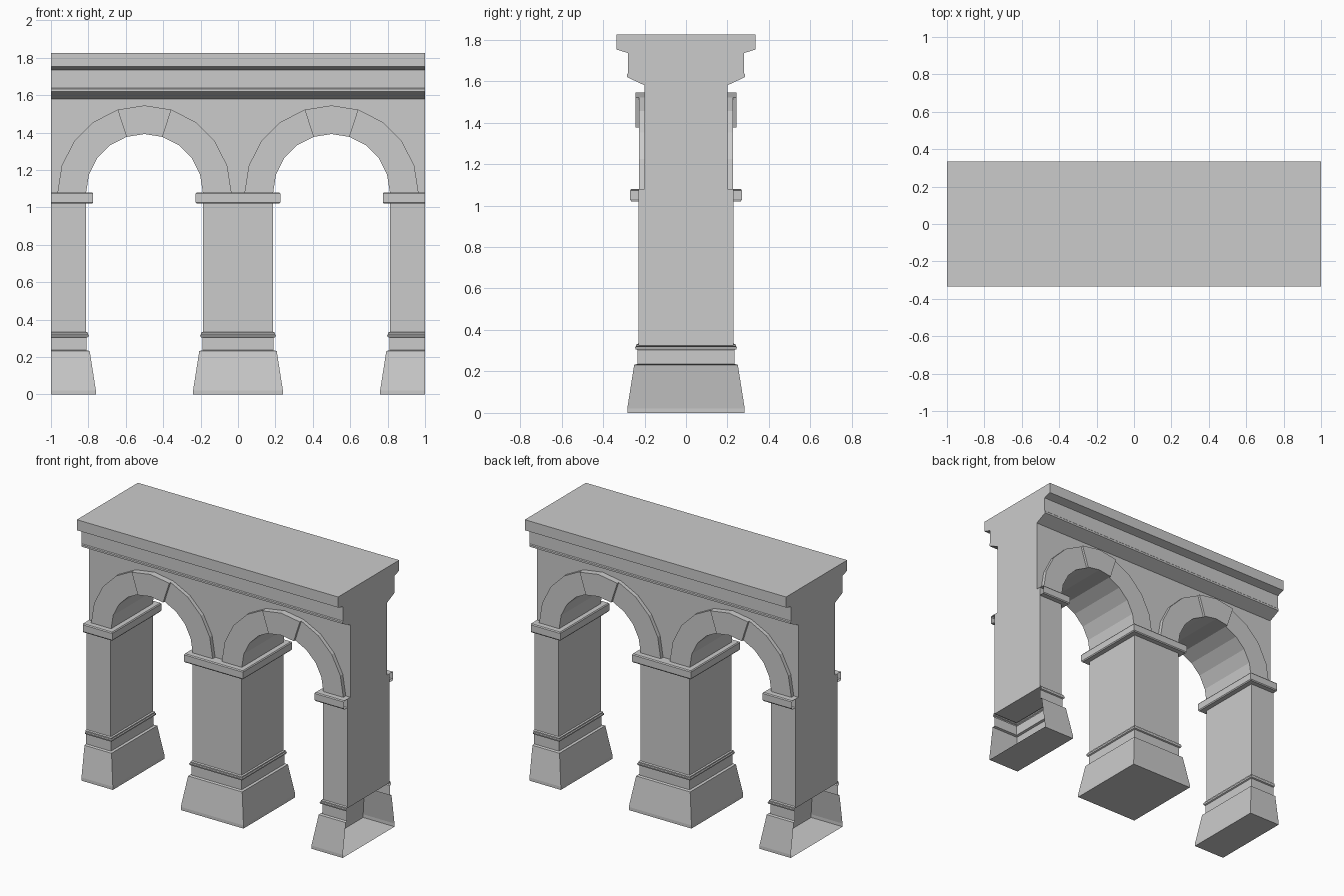
import bpy, bmesh, math

if "Cube" in bpy.data.objects:
    bpy.data.objects.remove(bpy.data.objects["Cube"])

PIER_Y, WALL_Y, SPRING = 0.23, 0.20, 1.08
R_IN, R_OUT, SEG = 0.312, 0.465, 10


def finish(name, bm):
    bmesh.ops.recalc_face_normals(bm, faces=bm.faces)
    me = bpy.data.meshes.new(name)
    bm.to_mesh(me)
    bm.free()
    ob = bpy.data.objects.new(name, me)
    bpy.context.collection.objects.link(ob)
    return ob


def prism(name, pts, to3d, a, b):
    """Extrude a 2D outline between depths a and b."""
    bm = bmesh.new()
    lo = [bm.verts.new(to3d(p, a)) for p in pts]
    hi = [bm.verts.new(to3d(p, b)) for p in pts]
    bm.faces.new(lo)
    bm.faces.new(hi)
    n = len(pts)
    for i in range(n):
        j = (i + 1) % n
        bm.faces.new((lo[i], lo[j], hi[j], hi[i]))
    return finish(name, bm)


def along_y(p, d):
    return (p[0], d, p[1])


def along_x(p, d):
    return (d, p[0], p[1])


def moulding(name, side, profile, floor=False):
    """Run an (offset, z) profile round a pier; end piers are left open outward."""
    bm = bmesh.new()
    rings = []
    for off, z in profile:
        y = PIER_Y + off
        if side == 0:
            x = 0.187 + off
            c = [(-x, -y), (x, -y), (x, y), (-x, y)]
        else:
            x = side * (0.813 - off)
            c = [(side, -y), (x, -y), (x, y), (side, y)]
        rings.append([bm.verts.new((px, py, z)) for px, py in c])
    for a, b in zip(rings, rings[1:]):
        for i in range(4 if side == 0 else 3):
            j = (i + 1) % 4
            bm.faces.new((a[i], a[j], b[j], b[i]))
    if floor:
        bm.faces.new(rings[0])
    return finish(name, bm)


def arc(cx, r, i0, i1):
    return [(cx + r * math.cos(math.pi * i / SEG), SPRING + r * math.sin(math.pi * i / SEG))
            for i in range(i0, i1 + 1)]


# Piers with base and impost mouldings
BASE = [(0.053, 0), (0.053, 0.022), (0.02, 0.232), (0.004, 0.236), (0.004, 0.303),
        (0.013, 0.307), (0.016, 0.318), (0.010, 0.322), (0.010, 0.330), (0, 0.334)]
IMPOST = [(0, 1.02), (0.034, 1.02), (0.039, 1.027), (0.039, 1.073), (0.034, 1.08), (-0.03, 1.08)]
for label, side in (("left", -1), ("middle", 0), ("right", 1)):
    x0, x1 = (-0.187, 0.187) if side == 0 else sorted((side * 0.813, side))
    prism(label + "_pier", [(x0, 0.325), (x1, 0.325), (x1, SPRING), (x0, SPRING)],
          along_y, -PIER_Y, PIER_Y)
    moulding(label + "_base", side, BASE, floor=True)
    moulding(label + "_impost", side, IMPOST)

# Wall pierced by the two arched openings
outline = [(1, SPRING), (1, 1.59), (-1, 1.59), (-1, SPRING)]
outline += arc(-0.5, R_IN, 0, SEG)[::-1] + arc(0.5, R_IN, 0, SEG)[::-1]
prism("arcade_wall", outline, along_y, -WALL_Y, WALL_Y)

# Arch rings and keystones on both faces
for s in (-1, 1):
    for cx in (-0.5, 0.5):
        for name, i0, i1, y in (("arch_ring", 0, 4, 0.227), ("keystone", 4, 6, 0.243),
                                ("arch_ring", 6, SEG, 0.227)):
            prism(name, arc(cx, R_OUT, i0, i1) + arc(cx, R_IN, i0, i1)[::-1],
                  along_y, s * WALL_Y, s * y)

# Entablature with projecting cornice
half = [(0.2, 1.58), (0.275, 1.615), (0.285, 1.62), (0.285, 1.633), (0.28, 1.638),
        (0.28, 1.735), (0.288, 1.738), (0.334, 1.752), (0.334, 1.825)]
prism("entablature", half + [(-y, z) for y, z in reversed(half)], along_x, -1, 1)
